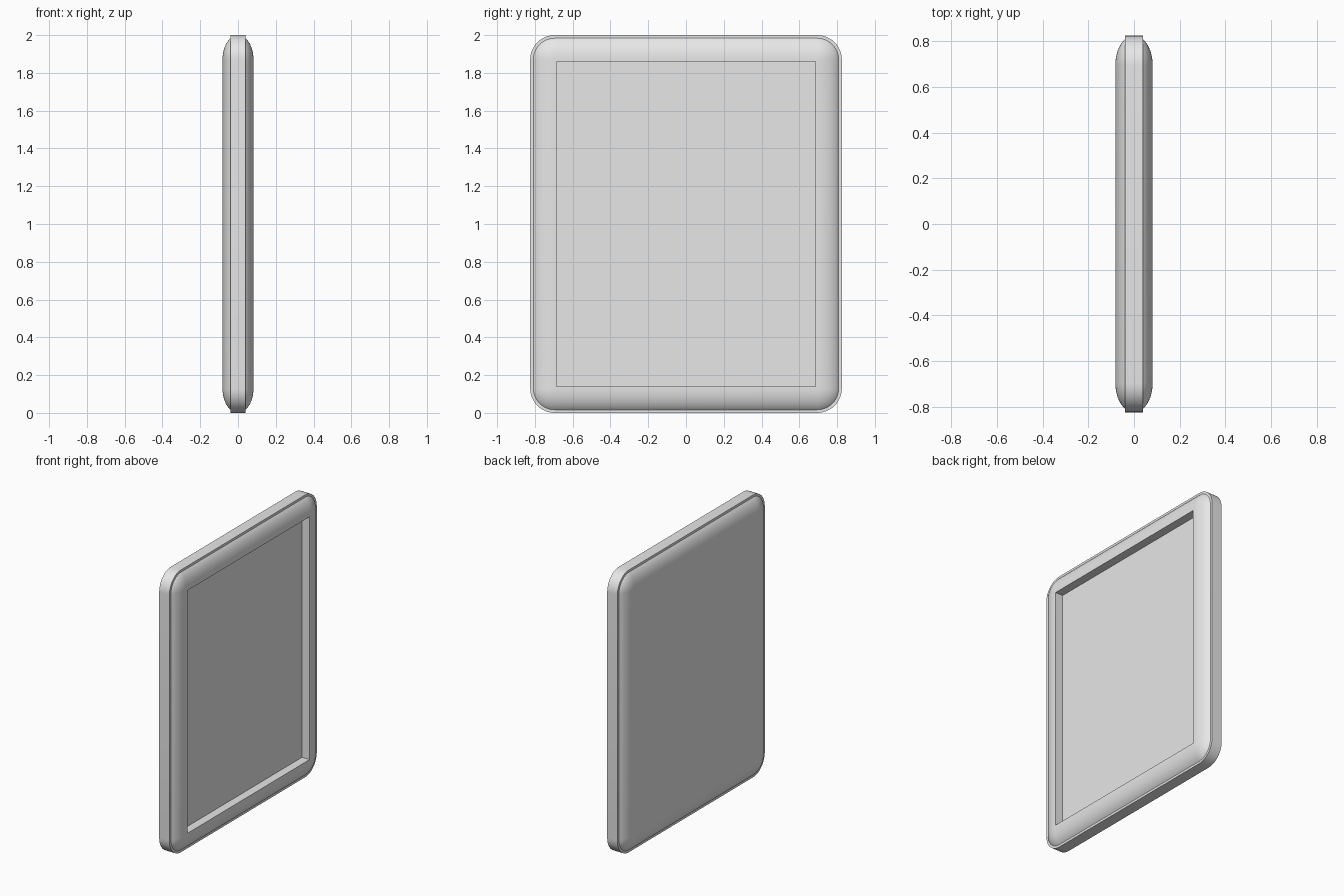
import bpy, bmesh, math

if "Cube" in bpy.data.objects:
    bpy.data.objects.remove(bpy.data.objects["Cube"])

HALF_Y, HALF_Z = 0.825, 1.0      # outer half sizes
R = 0.13                         # corner and edge rounding
HALF_X, BAND_X = 0.082, 0.04     # half thickness of shell and of edge band
CORE_Y, CORE_Z = HALF_Y - R, HALF_Z - R
SEG = 12                         # steps per rounded corner
DOME = 10                        # steps per rounded shoulder

grey = bpy.data.materials.new("light_grey")
grey.diffuse_color = (0.8, 0.8, 0.8, 1)
grey.use_nodes = True
grey.node_tree.nodes["Principled BSDF"].inputs["Base Color"].default_value = grey.diffuse_color


def rounded_ring(bm, x, cy, cz, r):
    """Rounded rectangle in the YZ plane, corner centres at (cy, cz)."""
    verts = []
    for q, (sy, sz) in enumerate(((1, 1), (-1, 1), (-1, -1), (1, -1))):
        for i in range(SEG + 1):
            a = (q + i / SEG) * math.pi / 2
            verts.append(bm.verts.new((x, sy * cy + r * math.cos(a),
                                       1 + sz * cz + r * math.sin(a))))
    return verts


# Shoulder profile: (x, rounding radius) from the face out to the band
start = math.asin(BAND_X / HALF_X)
shoulder = []
for i in range(DOME + 1):
    t = math.pi / 2 + (start - math.pi / 2) * i / DOME
    shoulder.append((HALF_X * math.sin(t), R * max(math.cos(t), 0.0)))

# Back face, shoulder, protruding edge band, front shoulder
profile = [(-x, CORE_Y, CORE_Z, r) for x, r in shoulder]
profile += [(-BAND_X, CORE_Y, CORE_Z, R), (BAND_X, CORE_Y, CORE_Z, R)]
profile += [(x, CORE_Y, CORE_Z, r) for x, r in reversed(shoulder)]
# Sharp-cornered recess for the display
profile += [(HALF_X, 0.685, 0.86, 0), (HALF_X - 0.06, 0.685, 0.86, 0)]

bm = bmesh.new()
rings = [rounded_ring(bm, *p) for p in profile]
for a, b in zip(rings, rings[1:]):
    n = len(a)
    for i in range(n):
        j = (i + 1) % n
        bm.faces.new((a[i], a[j], b[j], b[i]))
bm.faces.new(rings[0])
bm.faces.new(rings[-1])
bmesh.ops.remove_doubles(bm, verts=bm.verts, dist=1e-5)
bmesh.ops.recalc_face_normals(bm, faces=bm.faces)

mesh = bpy.data.meshes.new("panel_body")
bm.to_mesh(mesh)
bm.free()
mesh.materials.append(grey)
body = bpy.data.objects.new("panel_body", mesh)
bpy.context.collection.objects.link(body)
bpy.context.view_layer.objects.active = body
body.select_set(True)
bpy.ops.object.shade_smooth_by_angle(angle=math.radians(30))
